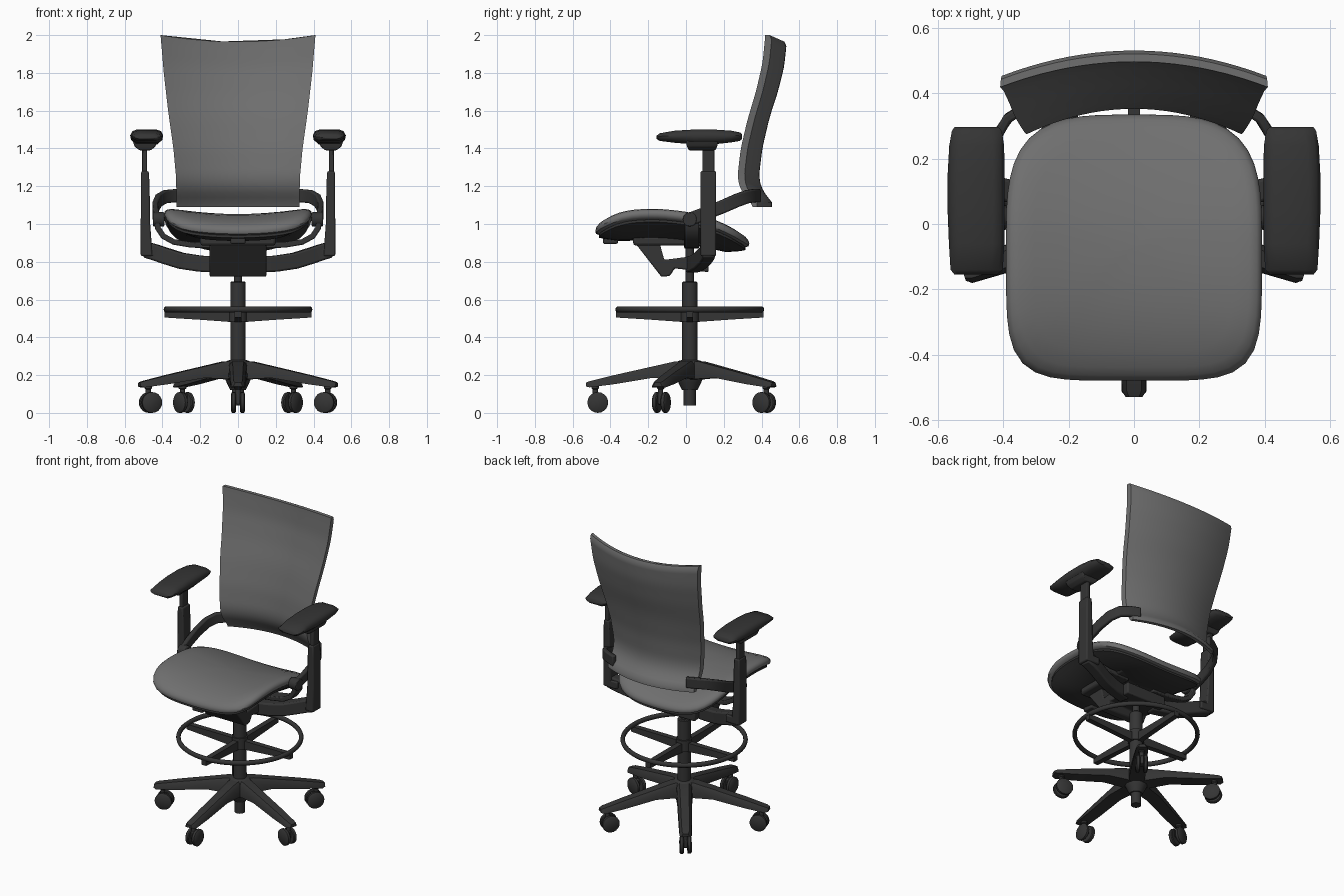
import bpy, bmesh, math
from mathutils import Vector, Matrix

if "Cube" in bpy.data.objects:
    bpy.data.objects.remove(bpy.data.objects["Cube"])

def material(name, v):
    m = bpy.data.materials.new(name)
    m.diffuse_color = (v, v, v, 1)
    m.use_nodes = True
    m.node_tree.nodes["Principled BSDF"].inputs["Base Color"].default_value = m.diffuse_color
    return m

DARK = material("dark_plastic", 0.035)
FABRIC = material("grey_fabric", 0.16)
CY = 0.02  # column position along y

def finish(name, bm, mat=DARK, bevel=0, angle=40):
    bmesh.ops.recalc_face_normals(bm, faces=bm.faces)
    me = bpy.data.meshes.new(name)
    bm.to_mesh(me)
    bm.free()
    me.materials.append(mat)
    ob = bpy.data.objects.new(name, me)
    bpy.context.collection.objects.link(ob)
    if bevel:
        b = ob.modifiers.new("bevel", 'BEVEL')
        b.width, b.segments, b.limit_method = bevel, 2, 'ANGLE'
    bpy.ops.object.select_all(action='DESELECT')
    ob.select_set(True)
    bpy.context.view_layer.objects.active = ob
    bpy.ops.object.shade_smooth_by_angle(angle=math.radians(angle))
    return ob

def loft(name, loops, **kw):
    """Skin a list of equal-length closed loops and cap both ends."""
    bm = bmesh.new()
    rows = [[bm.verts.new(p) for p in loop] for loop in loops]
    n = len(rows[0])
    for a, b in zip(rows, rows[1:]):
        for i in range(n):
            bm.faces.new((a[i], a[(i + 1) % n], b[(i + 1) % n], b[i]))
    bm.faces.new(rows[0])
    bm.faces.new(rows[-1])
    return finish(name, bm, **kw)

def box(name, x, y, z, **kw):
    return loft(name, [[(x[0], y[0], h), (x[1], y[0], h), (x[1], y[1], h), (x[0], y[1], h)] for h in z], **kw)

def turned(name, profile, c=(0, CY), n=24):
    """Vertical turned part from (radius, z) pairs."""
    return loft(name, [[(c[0] + r * math.cos(t * math.tau / n), c[1] + r * math.sin(t * math.tau / n), z)
                        for t in range(n)] for r, z in profile])

def sweep(name, path, thick, height, ref, **kw):
    """Flat strap along a path; ref is the direction of its height."""
    pts = [Vector(p) for p in path]
    ref, loops = Vector(ref), []
    for i, p in enumerate(pts):
        t = (pts[min(i + 1, len(pts) - 1)] - pts[max(i - 1, 0)]).normalized()
        s = t.cross(ref).normalized() * thick / 2
        u = s.cross(t).normalized() * height / 2
        loops.append([p + s + u, p - s + u, p - s - u, p + s - u])
    return loft(name, loops, **kw)

def lerp(table, v):
    for (a, fa), (b, fb) in zip(table, table[1:]):
        if v <= b:
            k = max(0, (v - a) / (b - a))
            return fa + (fb - fa) * k
    return table[-1][1]

def smooth_lerp(table, v, d):
    return sum(lerp(table, v + d * k) for k in (-1, -.5, 0, .5, 1)) / 5

# Five-star base with twin-wheel casters
for k in range(5):
    rot = Matrix.Translation((0, CY, 0)) @ Matrix.Rotation(math.radians(-90 + 72 * k), 4, 'Z')
    secs = [(0, .275, .17, .05), (.08, .272, .18, .05), (.2, .245, .185, .046),
            (.4, .2, .152, .042), (.53, .168, .135, .038), (.55, .16, .14, .026)]
    loft(f"base_leg_{k}", [[rot @ Vector(p) for p in
         ((r, -w, b), (r, w, b), (r, w * .95, t - .02), (r, w * .6, t), (r, -w * .6, t), (r, -w * .95, t - .02))]
         for r, t, b, w in secs])
    c = rot @ Vector((.5, 0, 0))
    turned(f"caster_stem_{k}", [(.014, .07), (.014, .125), (.02, .13), (.02, .15)], (c.x, c.y), 12)
    hood = box(f"caster_hood_{k}", (.465, .515), (-.012, .012), (.045, .1), bevel=.006)
    hood.matrix_world = rot
    for s in (-1, 1):
        loops = [[rot @ Vector((.487 + r * math.cos(a * math.tau / 20), s * w, .055 + r * math.sin(a * math.tau / 20)))
                  for a in range(20)] for r, w in ((.05, .011), (.055, .016), (.055, .031), (.046, .038))]
        loft(f"caster_wheel_{k}_{s}", loops)

# Hub and gas column
turned("base_hub", [(.04, .12), (.06, .16), (.078, .2), (.078, .255), (.06, .275), (.042, .28)])
turned("column_foot", [(.032, .04), (.032, .14)])
turned("column_sleeve", [(.041, .26), (.041, .69), (.036, .695)])
turned("column_rod", [(.022, .68), (.022, .92)])

# Foot ring with four spokes
bm = bmesh.new()
rows = [[bm.verts.new(((.38 + .014 * math.cos(b * math.tau / 10)) * math.cos(a * math.tau / 64),
                       CY + (.38 + .014 * math.cos(b * math.tau / 10)) * math.sin(a * math.tau / 64),
                       .548 + .016 * math.sin(b * math.tau / 10))) for b in range(10)] for a in range(64)]
for a in range(64):
    for b in range(10):
        bm.faces.new((rows[a][b], rows[a - 1][b], rows[a - 1][b - 1], rows[a][b - 1]))
finish("foot_ring", bm)
for k in range(4):
    rot = Matrix.Translation((0, CY, 0)) @ Matrix.Rotation(math.pi / 2 * k, 4, 'Z')
    loft(f"ring_spoke_{k}", [[rot @ Vector(p) for p in ((r, -.018, b), (r, .018, b), (r, .018, .54), (r, -.018, .54))]
                             for r, b in ((.02, .48), (.2, .493), (.39, .505))])
turned("ring_collar", [(.05, .485), (.05, .56)])

# Seat cushion and under-shell share one saddle surface
SEAT = [(-.48, .99), (-.4, 1.025), (-.3, 1.05), (-.15, 1.055), (0, 1.04), (.12, 1.01), (.22, .975), (.335, .925)]

def seat_loop(scale, dz, n=64):
    out = []
    for i in range(n):
        a = i * math.tau / n
        c, s = math.cos(a), math.sin(a)
        e, b = (3.5, .405) if s > 0 else (5, .41)
        r = (abs(c) ** e + abs(s) ** e) ** (-1 / e) * scale
        x, y = .392 * r * c, -.07 + b * r * s
        out.append((x, y, smooth_lerp(SEAT, y, .05) + .035 * (x / .39) ** 2 + dz))
    return out

loft("seat_cushion", [seat_loop(*p) for p in ((.02, 0), (.2, 0), (.4, 0), (.6, 0), (.78, 0), (.9, -.002), (.96, -.01),
     (.99, -.022), (1, -.036), (.99, -.05), (.95, -.06), (.7, -.065), (.35, -.065), (.02, -.065))], mat=FABRIC)
loft("seat_shell", [seat_loop(*p) for p in ((.02, -.062), (.4, -.062), (.7, -.064), (.95, -.062), (.95, -.075),
     (.88, -.09), (.7, -.125), (.4, -.14), (.02, -.14))])

# Tilt mechanism under the seat
prof = [(-.27, .9), (-.14, .9), (-.115, .81), (0, .825), (.12, .825), (.12, .745), (-.06, .765), (-.085, .725), (-.13, .72)]
loft("tilt_mechanism", [[(x, y, z) for y, z in prof] for x in (-.15, .15)], bevel=.008)
box("seat_carrier", (-.2, .2), (-.28, .24), (.885, .935), bevel=.015)
box("front_lever", (-.04, .04), (-.44, -.36), (.895, .95), bevel=.008)

# Backrest: curved panel, rows up z
FRONT = [(1.09, .36), (1.13, .33), (1.18, .288), (1.25, .272), (1.4, .29), (1.55, .325), (1.7, .37), (1.85, .405), (2, .42)]
WIDTH = [(1.09, .325), (1.25, .328), (1.4, .342), (1.6, .37), (1.8, .393), (2, .41)]
loops, n = [], 20
for j in range(37):
    z = 1.09 + .91 * j / 36
    front, back = [], []
    for i in range(n + 1):
        u = i / n * 2 - 1
        arc = 1 - u * u
        zz = z - .035 * arc * max(0, (z - 1.6) / .4)
        y = smooth_lerp(FRONT, z, .03) + .078 * arc
        th = .036 if 0 < j < 36 else .024
        front.append((u * lerp(WIDTH, z), y, zz))
        back.append((u * lerp(WIDTH, z) * .995, y + th, zz))
    loops.append(front + back[::-1])
loft("backrest", loops, mat=FABRIC, angle=50)

for s in (-1, 1):
    side = "right" if s > 0 else "left"
    # Yoke arm from backrest to seat pivot, then under the seat
    sweep(f"yoke_arm_{side}", [(s * x, y, z) for x, y, z in
          ((.27, .385, 1.15), (.33, .36, 1.15), (.385, .325, 1.145), (.42, .27, 1.125), (.437, .19, 1.09),
           (.437, .1, 1.055), (.43, .02, 1.025))], .03, .07, (0, 0, 1), bevel=.008)
    loft(f"yoke_pivot_{side}", [[(s * x, CY + .038 * math.cos(a * math.tau / 20), 1.025 + .038 * math.sin(a * math.tau / 20))
                                 for a in range(20)] for x in (.39, .45)], bevel=.005)
    sweep(f"yoke_under_{side}", [(s * x, .03, z) for x, z in
          ((.43, 1.03), (.425, .98), (.395, .935), (.34, .905), (.25, .89), (.1, .885))], .03, .08, (0, 1, 0), bevel=.006)
    # Strap from mechanism out to the armrest post
    sweep(f"arm_strap_{side}", [(s * x, y, z) for x, y, z in
          ((.1, .03, .785), (.2, .05, .79), (.3, .075, .805), (.38, .1, .83), (.44, .115, .85), (.49, .12, .865))],
          .07, .085, (0, 0, 1), bevel=.01)
    loft(f"arm_foot_{side}", [[(s * x, y, z) for x, y in ((.41, .08), (.512, .08), (.512, .16), (.41, .16))]
                              for z in (.83, .88)], bevel=.008)
    # Telescopic post
    loft(f"arm_post_{side}", [[(s * a, .077, z), (s * b, .077, z), (s * b, .16, z), (s * a, .16, z)]
         for a, b, z in ((.452, .515, .83), (.465, .515, 1.0), (.468, .514, 1.2), (.472, .512, 1.28))], bevel=.008)
    box(f"arm_slider_{side}", sorted((s * .482, s * .507)), (.088, .152), (1.2, 1.41), bevel=.005)
    loft(f"pad_bracket_{side}", [[(s * .492 + x * w, .085 + y * d, z) for x, y in ((-1, -1), (1, -1), (1, 1), (-1, 1))]
         for w, d, z in ((.03, .07, 1.39), (.055, .08, 1.41), (.065, .085, 1.44))], bevel=.006)
    # Arm pad: sections along its length (y, bottom, top, inner, outer)
    pad = [(-.155, 1.45, 1.468, .42, .55), (-.14, 1.44, 1.48, .402, .562), (-.06, 1.43, 1.494, .397, .567),
           (.04, 1.422, 1.5, .396, .571), (.15, 1.422, 1.5, .396, .571), (.24, 1.432, 1.494, .398, .566),
           (.285, 1.44, 1.485, .405, .558), (.297, 1.45, 1.475, .415, .55)]
    loft(f"arm_pad_{side}", [[(s * x, y, z) for x, z in
         ((a + .03, lo), (o - .03, lo), (o - .005, lo + (hi - lo) * .3), (o, lo + (hi - lo) * .6), (o - .012, hi - .008),
          (o - .035, hi), (a + .035, hi), (a + .012, hi - .008), (a, lo + (hi - lo) * .6), (a + .005, lo + (hi - lo) * .3))]
         for y, lo, hi, a, o in pad], angle=50)
